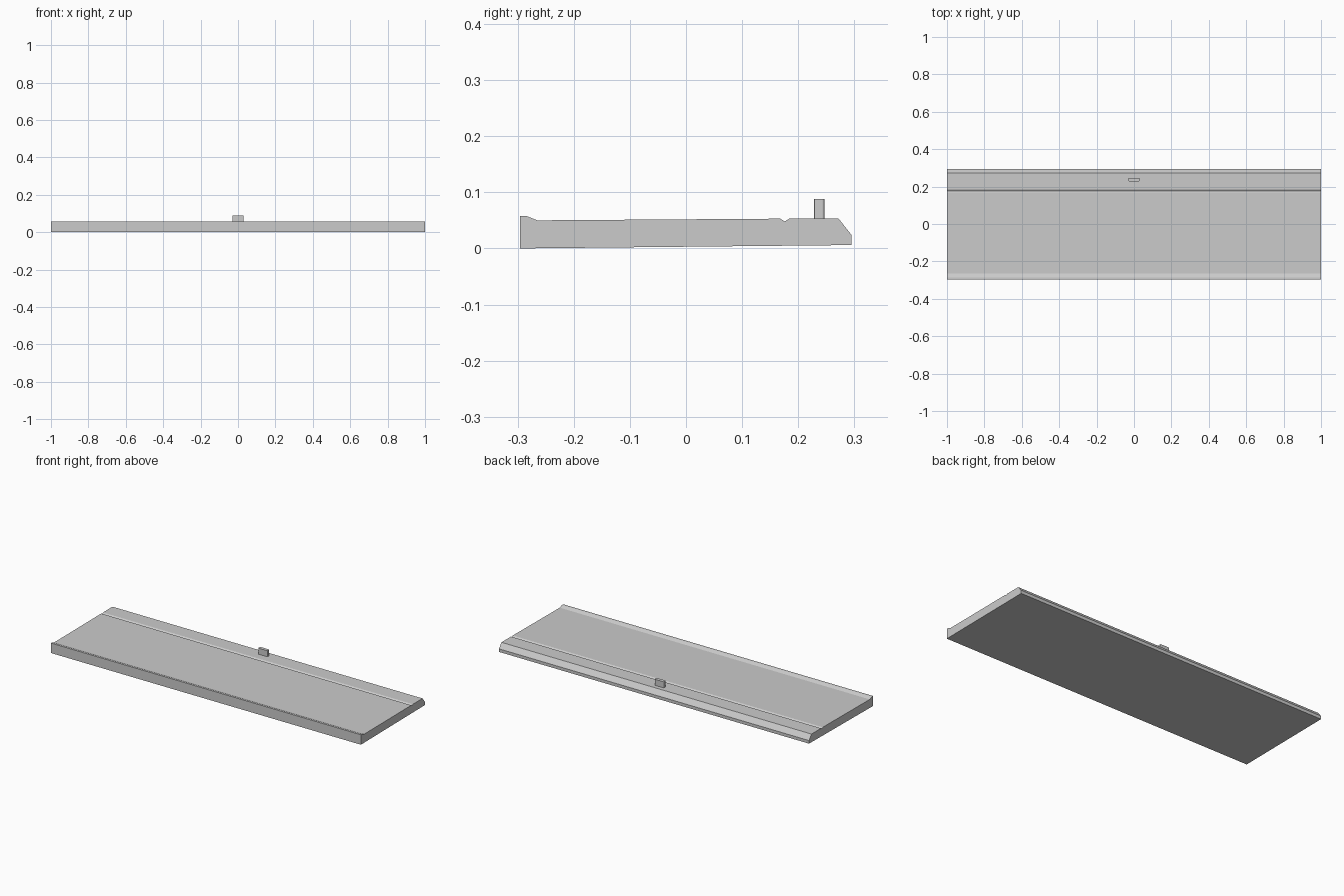
import bpy, bmesh

cube = bpy.data.objects.get("Cube")
if cube:
    bpy.data.objects.remove(cube, do_unlink=True)

# Single plain grey finish
grey = bpy.data.materials.new("light_grey")
grey.use_nodes = True
color = (0.6, 0.6, 0.6, 1)
grey.diffuse_color = color
grey.node_tree.nodes["Principled BSDF"].inputs["Base Color"].default_value = color


def add_prism(name, points, direction, bevel_edges=False):
    """Extrude a closed outline along a direction into a solid."""
    bm = bmesh.new()
    face = bm.faces.new([bm.verts.new(p) for p in points])
    grown = bmesh.ops.extrude_face_region(bm, geom=[face], use_keep_orig=True)
    moved = [v for v in grown["geom"] if isinstance(v, bmesh.types.BMVert)]
    bmesh.ops.translate(bm, verts=moved, vec=direction)
    if bevel_edges:
        upright = [e for e in bm.edges if abs(e.verts[0].co.z - e.verts[1].co.z) > 0.01]
        bmesh.ops.bevel(bm, geom=upright, offset=0.004, segments=2,
                        profile=0.5, affect='EDGES')
    bmesh.ops.recalc_face_normals(bm, faces=bm.faces)
    mesh = bpy.data.meshes.new(name)
    bm.to_mesh(mesh)
    bm.free()
    mesh.materials.append(grey)
    obj = bpy.data.objects.new(name, mesh)
    bpy.context.collection.objects.link(obj)
    return obj


# Long slab: raised front lip, shallow groove and chamfered rear edge
profile = [(-0.296, 0), (-0.296, 0.058), (-0.285, 0.058), (-0.265, 0.050),
           (0.168, 0.053), (0.176, 0.048), (0.184, 0.053), (0.272, 0.053),
           (0.295, 0.024), (0.295, 0.006)]
add_prism("panel", [(-1, y, z) for y, z in profile], (2, 0, 0))

# Small upright tab near the rear edge
corners = [(-0.03, 0.228), (0.03, 0.228), (0.03, 0.247), (-0.03, 0.247)]
add_prism("tab", [(x, y, 0.05) for x, y in corners], (0, 0, 0.038), bevel_edges=True)
